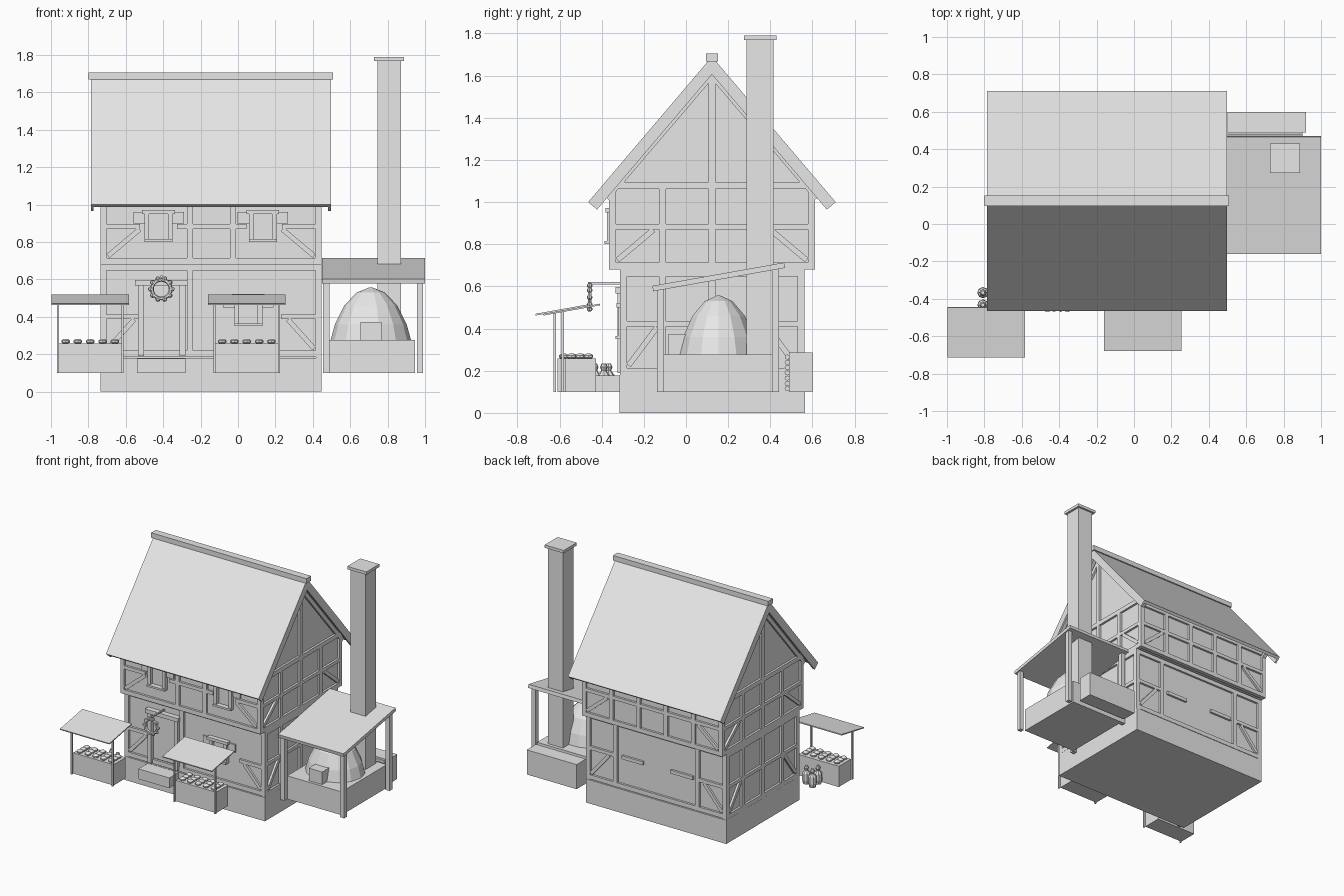
import bpy, bmesh, math
from mathutils import Matrix, Vector

cube = bpy.data.objects.get("Cube")
if cube:
    bpy.data.objects.remove(cube)

grey = bpy.data.materials.new("plain_grey")
grey.use_nodes = True
grey.diffuse_color = (0.8, 0.8, 0.8, 1)
grey.node_tree.nodes["Principled BSDF"].inputs["Base Color"].default_value = (0.8, 0.8, 0.8, 1)


def finish(name, bm):
    me = bpy.data.meshes.new(name)
    bmesh.ops.recalc_face_normals(bm, faces=bm.faces)
    bm.to_mesh(me)
    bm.free()
    me.materials.append(grey)
    ob = bpy.data.objects.new(name, me)
    bpy.context.collection.objects.link(ob)
    return ob


def box(x0, x1, y0, y1, z0, z1):
    """Matrix of a unit cube filling the given ranges."""
    mid = Vector((x0 + x1, y0 + y1, z0 + z1)) / 2
    return Matrix.Translation(mid) @ Matrix.Diagonal((x1 - x0, y1 - y0, z1 - z0, 1))


def bar(p, q, width, depth, normal):
    """Matrix of a unit cube stretched from p to q, its depth along normal."""
    p, q, n = Vector(p), Vector(q), Vector(normal)
    d = (q - p).normalized()
    rot = Matrix((d, n.cross(d), n)).transposed().to_4x4()
    return Matrix.Translation((p + q) / 2) @ rot @ Matrix.Diagonal(((q - p).length, width, depth, 1))


def blocks(name, mats):
    bm = bmesh.new()
    for m in mats:
        bmesh.ops.create_cube(bm, size=1, matrix=m)
    return finish(name, bm)


def prism(name, outline, x0, x1):
    """Extrude a (y, z) outline along x."""
    bm = bmesh.new()
    face = bm.faces.new([bm.verts.new((x0, y, z)) for y, z in outline])
    ext = bmesh.ops.extrude_face_region(bm, geom=[face])["geom"]
    bmesh.ops.translate(bm, vec=(x1 - x0, 0, 0), verts=[v for v in ext if isinstance(v, bmesh.types.BMVert)])
    return finish(name, bm)


def balls(name, places, radius, squash):
    bm = bmesh.new()
    for p in places:
        m = Matrix.Translation(p) @ Matrix.Diagonal((1, 1, squash, 1))
        bmesh.ops.create_uvsphere(bm, u_segments=8, v_segments=5, radius=radius, matrix=m)
    return finish(name, bm)


def lathe(name, profile, centre, sides, sy=1):
    bm = bmesh.new()
    rings = []
    for r, z in profile:
        rings.append([bm.verts.new((centre[0] + r * math.cos(a), centre[1] + sy * r * math.sin(a), z))
                      for a in (math.tau * i / sides for i in range(sides))])
    for low, high in zip(rings, rings[1:]):
        for i in range(sides):
            j = (i + 1) % sides
            bm.faces.new((low[i], low[j], high[j], high[i]))
    bm.faces.new(rings[0])
    bm.faces.new(rings[-1])
    return finish(name, bm)


# House extents: left and right faces, then front and back of each floor
XL, XR, RIDGE_Y = -0.735, 0.447, 0.123
LOW, HIGH = (-0.312, 0.562), (-0.365, 0.612)
IN = 0.016

# Stone base and plaster walls
blocks("foundation", [box(XL, XR, -0.315, 0.565, 0, 0.18)])
blocks("lower_wall", [box(XL + IN, XR - IN, LOW[0] + IN, LOW[1] - IN, 0.17, 0.7)])
blocks("upper_wall", [box(XL + IN, XR - IN, HIGH[0] + IN, HIGH[1] - IN, 0.69, 1.06)])
prism("gable_wall", [(HIGH[0] + IN, 1.05), (HIGH[1] - IN, 1.05), (RIDGE_Y, 1.62)], XL + IN, XR - IN)


# Timber frame, laid out on each wall plane
def plane(axis, at, sign):
    n = Vector((sign, 0, 0)) if axis == "x" else Vector((0, sign, 0))
    c = at - sign * 0.015

    def timber(u0, z0, u1, z1, w=0.033):
        p, q = [((c, u, z) if axis == "x" else (u, c, z)) for u, z in ((u0, z0), (u1, z1))]
        return bar(p, q, w, 0.03, n)
    return timber


def frame(name, t, ends, z0, z1, rail, posts, rails, reach):
    a, b = ends
    mats = [t(a, z0 + 0.017, b, z0 + 0.017), t(a, z1 - 0.016, b, z1 - 0.016)]
    mats += [t(u, z0, u, z1) for u in [a + 0.0165, *posts, b - 0.0165]]
    mats += [t(u, rail, v, rail, 0.026) for u, v in rails]
    for u, s in ((a + 0.04, 1), (b - 0.04, -1)):
        mats.append(t(u, z0 + 0.045, u + s * reach, rail - 0.015, 0.026))
    blocks(name, mats)


side_posts = [-0.112, 0.123, 0.36]
for label, at, s in (("left", XR, 1), ("right", XL, -1)):
    t = plane("x", at, s)
    frame(label + "_lower_frame", t, LOW, 0.18, 0.68, 0.422, side_posts, [LOW], 0.135)
    frame(label + "_upper_frame", t, HIGH, 0.68, 1.095, 0.883, side_posts, [HIGH], 0.17)
    mats = [t(RIDGE_Y, 1.09, RIDGE_Y, 1.6)]
    mats += [t(RIDGE_Y + k * 0.5, 1.02, RIDGE_Y, 1.605, 0.03) for k in (-1, 1)]
    blocks(label + "_gable_frame", mats)

ENDS = (XL, XR)
bays = [-0.487, -0.257, -0.027, 0.203]
t = plane("y", HIGH[0], -1)
frame("front_upper_frame", t, ENDS, 0.68, 1.06, 0.883, bays[1:3],
      [(XL, -0.525), (-0.325, 0.045), (0.235, XR)], 0.17)
t = plane("y", HIGH[1], 1)
frame("back_upper_frame", t, ENDS, 0.68, 1.06, 0.883, bays, [ENDS], 0.17)
t = plane("y", LOW[0], -1)
frame("front_lower_frame", t, ENDS, 0.185, 0.68, 0.4, [bays[1]], [(XL, -0.53), (0.23, XR)], 0.14)
t = plane("y", LOW[1], 1)
frame("back_lower_frame", t, ENDS, 0.185, 0.68, 0.422, [bays[0], bays[3]],
      [(XL, bays[0]), (-0.45, -0.26), (-0.03, 0.15), (bays[3], XR)], 0.15)


# Windows with lintel, sill and open shutters
def window(name, x, y, z):
    blocks(name, [box(x - 0.075, x - 0.05, y - 0.01, y + 0.02, z, z + 0.15),
                  box(x + 0.05, x + 0.075, y - 0.01, y + 0.02, z, z + 0.15),
                  box(x - 0.087, x + 0.087, y - 0.018, y + 0.02, z + 0.145, z + 0.167),
                  box(x - 0.075, x + 0.075, y - 0.022, y + 0.02, z - 0.004, z + 0.01)])
    blocks(name + "_shutters", [box(x + s * 0.1 - 0.035, x + s * 0.1 + 0.035, y + 0.006, y + 0.02,
                                    z + 0.095, z + 0.155) for s in (-1, 1)])


window("upper_window_right", -0.425, HIGH[0], 0.805)
window("upper_window_left", 0.133, HIGH[0], 0.805)
window("lower_window", 0.055, LOW[0], 0.355)

# Door, its surround and the step
blocks("door", [box(-0.5, -0.31, -0.304, -0.28, 0.225, 0.57)])
blocks("door_frame", [box(-0.535, -0.503, -0.325, -0.28, 0.19, 0.57),
                      box(-0.312, -0.28, -0.325, -0.28, 0.19, 0.57),
                      box(-0.55, -0.27, -0.335, -0.28, 0.567, 0.597)])
blocks("door_step", [box(-0.54, -0.28, -0.426, -0.31, 0.1, 0.178)])

# Hanging wreath sign
ring = Vector((-0.41, -0.457, 0.548))
bpy.ops.mesh.primitive_torus_add(major_segments=20, minor_segments=6, major_radius=0.05,
                                 minor_radius=0.01, location=ring, rotation=(math.pi / 2, 0, 0))
bpy.context.object.name = "sign_wreath"
bpy.context.object.data.materials.append(grey)
spokes = [math.tau * i / 10 for i in range(10)]
balls("wreath_knobs", [ring + 0.058 * Vector((math.cos(a), 0, math.sin(a))) for a in spokes], 0.013, 1)
blocks("sign_arm", [box(-0.415, -0.405, -0.465, -0.3, 0.61, 0.62)])

# Roof covering, barge boards and ridge beam
EAVE, TOP, SLOPE = (-0.464, 1.0), 1.69, 1.175


def chevron(name, depth, x0, x1):
    back = 2 * RIDGE_Y - EAVE[0]
    dy, dz = depth * math.sin(math.atan(SLOPE)), depth * math.cos(math.atan(SLOPE))
    drop = depth * math.sqrt(1 + SLOPE ** 2)
    prism(name, [EAVE, (RIDGE_Y, TOP), (back, EAVE[1]), (back - dy, EAVE[1] - dz),
                 (RIDGE_Y, TOP - drop), (EAVE[0] + dy, EAVE[1] - dz)], x0, x1)


chevron("roof", 0.022, -0.782, 0.492)
chevron("right_barge_board", 0.055, -0.787, -0.772)
chevron("left_barge_board", 0.055, 0.482, 0.497)
blocks("ridge_beam", [box(-0.798, 0.508, 0.096, 0.152, 1.668, 1.705)])


# Market stalls
def stall(name, x, y):
    blocks(name + "_counter", [box(x - 0.17, x + 0.17, y - 0.07, y + 0.075, 0.1, 0.258)])
    blocks(name + "_posts", [box(x + s * 0.172 - 0.006, x + s * 0.172 + 0.006, y - 0.088, y - 0.076, 0.1, 0.482)
                             for s in (-1, 1)])
    n = Vector((0, -0.18, 1)).normalized()
    blocks(name + "_canopy", [bar((x - 0.208, y - 0.0395, 0.49), (x + 0.208, y - 0.0395, 0.49), 0.274, 0.008, n)])
    balls(name + "_loaves", [(x + 0.066 * i, y + 0.04 * j, 0.268) for i in range(-2, 3) for j in (-1, 0, 1)],
          0.024, 0.6)


stall("right_stall", -0.79, -0.54)
stall("left_stall", 0.047, -0.503)

# Jars behind the stall
for i, p in enumerate([(-0.808, -0.367), (-0.808, -0.433), (-0.74, -0.39)]):
    lathe(f"jar_{i + 1}", [(0.024, 0.1), (0.03, 0.13), (0.028, 0.18), (0.012, 0.2), (0.018, 0.218), (0.01, 0.235)],
          p, 8)

# Bread oven under its lean-to
blocks("oven_base", [box(0.487, 0.945, -0.105, 0.44, 0.1, 0.277)])
lathe("oven_dome", [(0.215, 0.275), (0.192, 0.36), (0.142, 0.46), (0.075, 0.53), (0.01, 0.556)],
      (0.71, 0.155), 14, 0.9)
blocks("oven_mouth", [box(0.655, 0.768, -0.085, 0.05, 0.275, 0.373)])
blocks("oven_posts", [box(x, x + 0.033, y, y + 0.033, 0.1, h)
                      for x in (0.455, 0.957) for y, h in ((-0.138, 0.59), (0.408, 0.685))])
tilt = Vector((0, -0.11, 0.62)).normalized()
blocks("oven_canopy", [bar((0.448, 0.155, 0.645), (1, 0.155, 0.645), 0.635, 0.026, tilt)])
blocks("chimney", [box(0.745, 0.872, 0.288, 0.415, 0.27, 1.772)])
blocks("chimney_cap", [box(0.728, 0.888, 0.274, 0.43, 1.768, 1.79)])

# Wood store with a stack of thin logs
blocks("wood_store", [box(0.5, 0.92, 0.488, 0.6, 0.1, 0.287)])
bm = bmesh.new()
for i in range(7):
    m = Matrix.Translation((0.7, 0.48, 0.115 + 0.025 * i)) @ Matrix.Rotation(math.pi / 2, 4, "Y")
    bmesh.ops.create_cone(bm, cap_ends=True, segments=8, radius1=0.012, radius2=0.012, depth=0.4, matrix=m)
finish("stacked_logs", bm)
